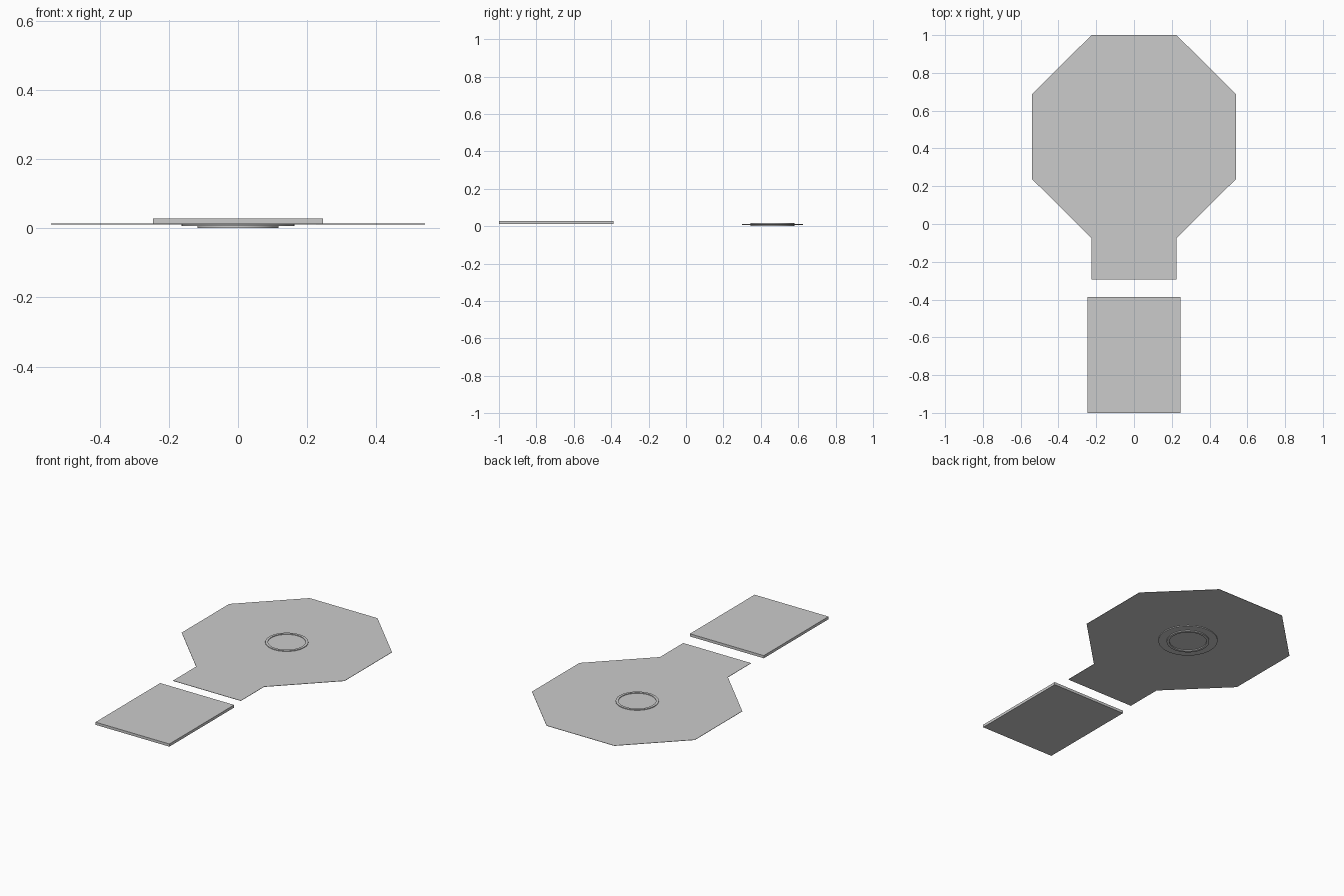
import bpy, bmesh, math

if "Cube" in bpy.data.objects:
    bpy.data.objects.remove(bpy.data.objects["Cube"])


def finish(bm, name):
    bmesh.ops.recalc_face_normals(bm, faces=bm.faces[:])
    mesh = bpy.data.meshes.new(name)
    bm.to_mesh(mesh)
    bm.free()
    ob = bpy.data.objects.new(name, mesh)
    bpy.context.collection.objects.link(ob)
    return ob


def slab(name, outline, z0, z1):
    """Extrude a flat outline from z0 up to z1."""
    bm = bmesh.new()
    face = bm.faces.new([bm.verts.new((x, y, z0)) for x, y in outline])
    ext = bmesh.ops.extrude_face_region(bm, geom=[face])
    top = [g for g in ext["geom"] if isinstance(g, bmesh.types.BMVert)]
    bmesh.ops.translate(bm, verts=top, vec=(0, 0, z1 - z0))
    return finish(bm, name)


def lathe(name, profile, centre_y, steps=64):
    """Spin an (r, z) profile around a vertical axis."""
    bm = bmesh.new()
    vs = [bm.verts.new((r, centre_y, z)) for r, z in profile]
    es = [bm.edges.new(pair) for pair in zip(vs, vs[1:])]
    bmesh.ops.spin(bm, geom=vs + es, cent=(0, centre_y, 0), axis=(0, 0, 1),
                   angle=math.tau, steps=steps, use_duplicate=False)
    bmesh.ops.remove_doubles(bm, verts=bm.verts[:], dist=1e-5)
    ob = finish(bm, name)
    bpy.ops.object.select_all(action='DESELECT')
    ob.select_set(True)
    bpy.context.view_layer.objects.active = ob
    bpy.ops.object.shade_smooth_by_angle(angle=math.radians(30))
    return ob


# Octagonal platform with a straight neck, mirrored from its right half
half = [(0.225, -0.295), (0.225, -0.075), (0.54, 0.238), (0.54, 0.688), (0.225, 1.0)]
slab("platform", half + [(-x, y) for x, y in reversed(half)], 0.011, 0.013)

# Separate ramp slab in front of the neck
slab("ramp_slab", [(-0.245, -1), (0.245, -1), (0.245, -0.387), (-0.245, -0.387)], 0.012, 0.028)

CY = 0.462

# Wide flange under the platform
lathe("flange", [(0, 0.006), (0.163, 0.006), (0.163, 0.011), (0, 0.011)], CY)

# Collar ring passing through the platform
lathe("collar_ring", [(0.102, 0), (0.117, 0), (0.117, 0.017),
                      (0.102, 0.017), (0.102, 0)], CY)
